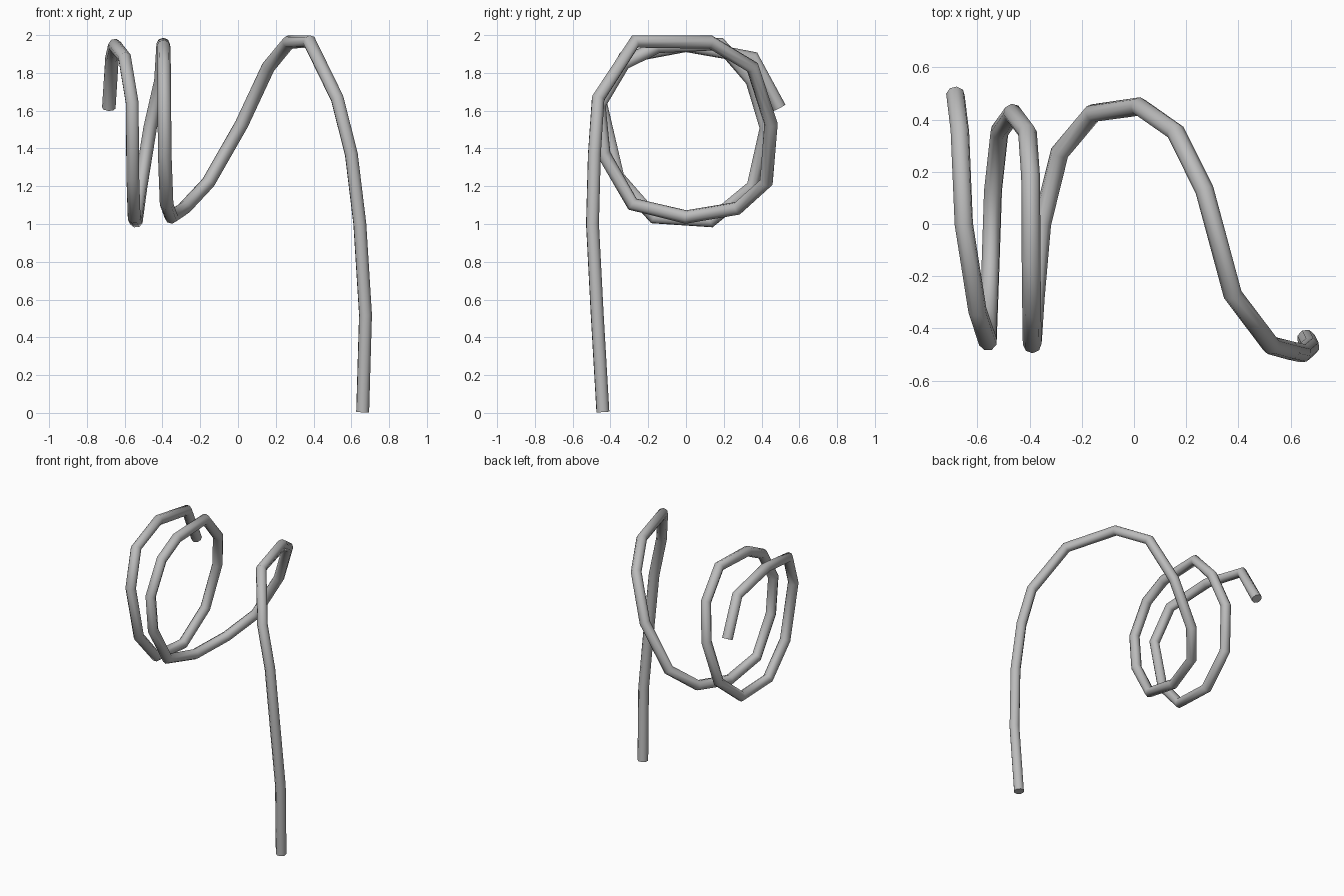
import bpy

# One plain grey for the whole wire
grey = bpy.data.materials.new("grey_metal")
grey.diffuse_color = (0.5, 0.5, 0.5, 1)

# Centre line: straight leg, then a coil winding round the x axis
PATH = [
    (0.66, -0.44, 0.005), (0.675, -0.47, 0.52), (0.645, -0.495, 1.0),
    (0.60, -0.485, 1.37), (0.525, -0.465, 1.665),
    # stretched first turn
    (0.378, -0.27, 1.966), (0.27, 0.13, 1.963), (0.16, 0.352, 1.83),
    (0.02, 0.45, 1.53), (-0.157, 0.425, 1.22), (-0.285, 0.273, 1.083),
    (-0.353, 0.0, 1.037), (-0.378, -0.283, 1.105),
    # middle turn
    (-0.388, -0.435, 1.37), (-0.39, -0.46, 1.63), (-0.392, -0.33, 1.85),
    (-0.394, -0.15, 1.94), (-0.396, 0.18, 1.953), (-0.408, 0.35, 1.76),
    (-0.465, 0.425, 1.51), (-0.515, 0.355, 1.20), (-0.54, 0.13, 1.015),
    # last turn and free end
    (-0.55, -0.17, 1.035), (-0.557, -0.36, 1.25), (-0.56, -0.45, 1.64),
    (-0.60, -0.33, 1.88), (-0.652, 0.0, 1.945), (-0.667, 0.355, 1.88),
    (-0.684, 0.495, 1.615),
]

curve = bpy.data.curves.new("coiled_wire", "CURVE")
curve.dimensions = "3D"
curve.bevel_depth = 0.036
curve.bevel_resolution = 2      # eight-sided tube
curve.use_fill_caps = True
spline = curve.splines.new("POLY")
spline.points.add(len(PATH) - 1)
for point, co in zip(spline.points, PATH):
    point.co = (*co, 1)
spline.use_smooth = True
curve.materials.append(grey)

wire = bpy.data.objects.new("coiled_wire", curve)
bpy.context.collection.objects.link(wire)
